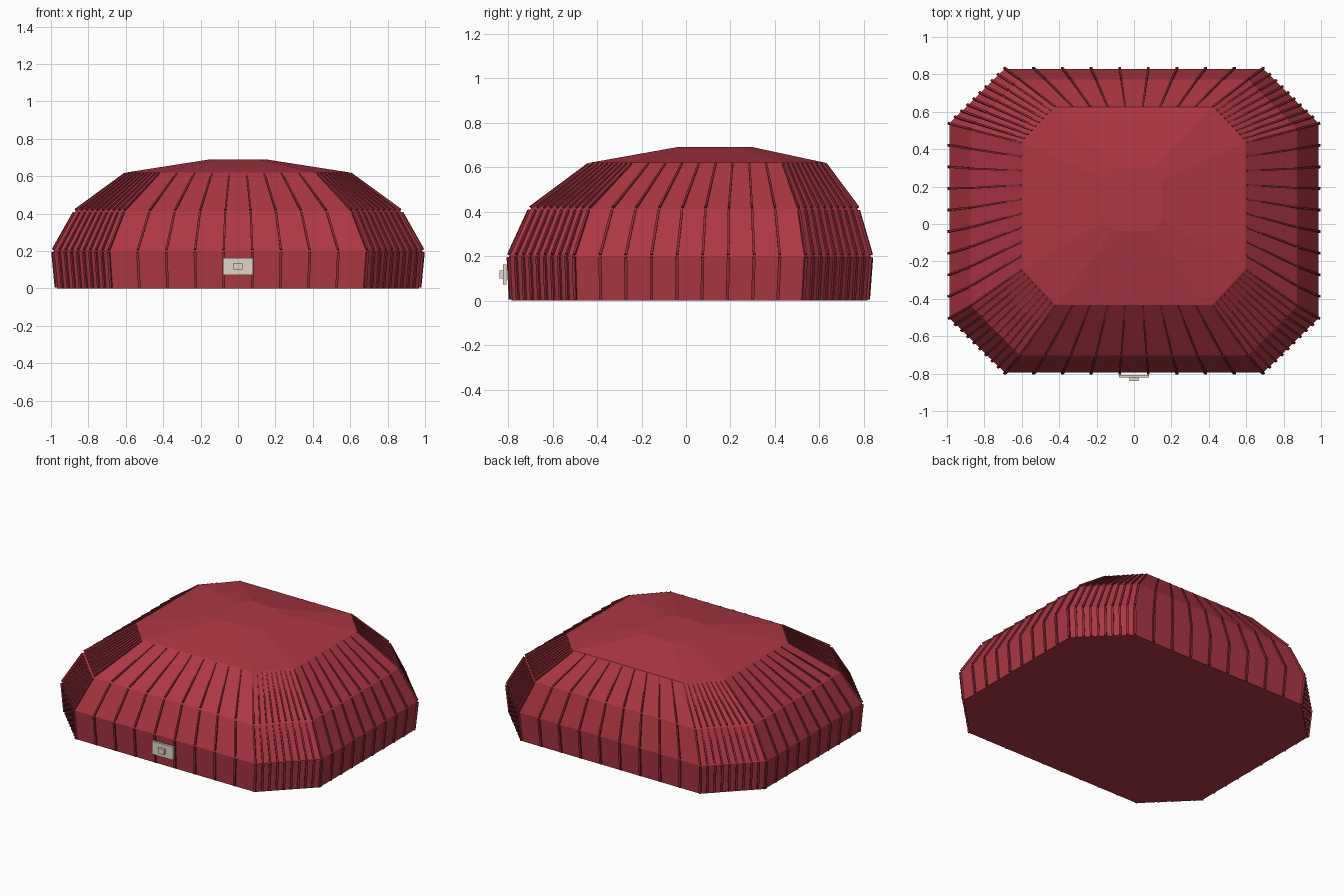
import bpy, bmesh
from mathutils import Vector, Matrix

if "Cube" in bpy.data.objects:
    bpy.data.objects.remove(bpy.data.objects["Cube"])


def material(name, rgb):
    m = bpy.data.materials.new(name)
    m.diffuse_color = (*rgb, 1)
    m.use_nodes = True
    m.node_tree.nodes["Principled BSDF"].inputs["Base Color"].default_value = m.diffuse_color
    return m


RED = material("dome red", (0.42, 0.038, 0.056))
DARK = material("rib red", (0.27, 0.025, 0.036))
METAL = material("latch metal", (0.74, 0.67, 0.57))


def finish(name, bm, mat):
    bmesh.ops.recalc_face_normals(bm, faces=bm.faces)
    mesh = bpy.data.meshes.new(name)
    bm.to_mesh(mesh)
    bm.free()
    mesh.materials.append(mat)
    obj = bpy.data.objects.new(name, mesh)
    bpy.context.collection.objects.link(obj)
    return obj


def box(bm, centre, size, axes=None):
    rot = axes.to_4x4() if axes else Matrix()
    bmesh.ops.create_cube(bm, size=1, matrix=Matrix.Translation(centre) @ rot
                          @ Matrix.Diagonal((*size, 1)))


def octagon(z, hx, y0, y1):
    """Chamfered rectangle, counter-clockwise from the front left."""
    cy, hy = (y0 + y1) / 2, (y1 - y0) / 2
    fx, fy = 0.70 * hx, 0.64 * hy
    pts = [(-fx, -hy), (fx, -hy), (hx, -fy), (hx, fy),
           (fx, hy), (-fx, hy), (-hx, fy), (-hx, -fy)]
    return [Vector((x, y + cy, z)) for x, y in pts]


# Dome shell: stacked chamfered rings, leaning to the back
rings = [octagon(*r) for r in (
    (0.00, 0.968, -0.785, 0.815),
    (0.20, 0.987, -0.795, 0.830),
    (0.41, 0.872, -0.702, 0.772),
    (0.62, 0.597, -0.432, 0.625),
    (0.69, 0.150, -0.040, 0.300))]
bm = bmesh.new()
loops = [[bm.verts.new(p) for p in ring] for ring in rings]
for low, high in zip(loops, loops[1:]):
    for i in range(8):
        j = (i + 1) % 8
        bm.faces.new((low[i], low[j], high[j], high[i]))
bm.faces.new(loops[0])
bm.faces.new(loops[-1])
finish("dome_shell", bm, RED)


# Ribs: nine per panel on each of the three lower tiers
def panel_normal(low, high, i):
    j = (i + 1) % 8
    return (low[j] - low[i]).cross(high[i] - low[i]).normalized()


# (name, width, lift at lower end, lift at upper end)
tiers = (("lower_ribs", 0.014, 0.004, 0.004),
         ("middle_ribs", 0.011, 0.005, 0.002),
         ("upper_ribs", 0.009, 0.006, -0.002))
for tier, (name, width, lift_low, lift_high) in enumerate(tiers):
    low, high = rings[tier], rings[tier + 1]
    bm = bmesh.new()
    for i in range(8):
        j = (i + 1) % 8
        for k in range(9):
            n = panel_normal(low, high, i)
            if k == 0:      # corner rib faces between both panels
                n = (n + panel_normal(low, high, i - 1)).normalized()
            a = low[i].lerp(low[j], k / 9) + n * lift_low
            b = high[i].lerp(high[j], k / 9) + n * lift_high
            along = (b - a).normalized()
            side = along.cross(n).normalized()
            axes = Matrix((side, side.cross(along), along)).transposed()
            box(bm, (a + b) / 2, (width, 0.012, (b - a).length * 0.95), axes)
    finish(name, bm, DARK)

# Front latch: thin plate held by the ribs and a raised button
bm = bmesh.new()
box(bm, (0, -0.814, 0.118), (0.16, 0.016, 0.09))
finish("latch_plate", bm, METAL)
bm = bmesh.new()
box(bm, (0, -0.830, 0.118), (0.046, 0.018, 0.036))
finish("latch_button", bm, METAL)
